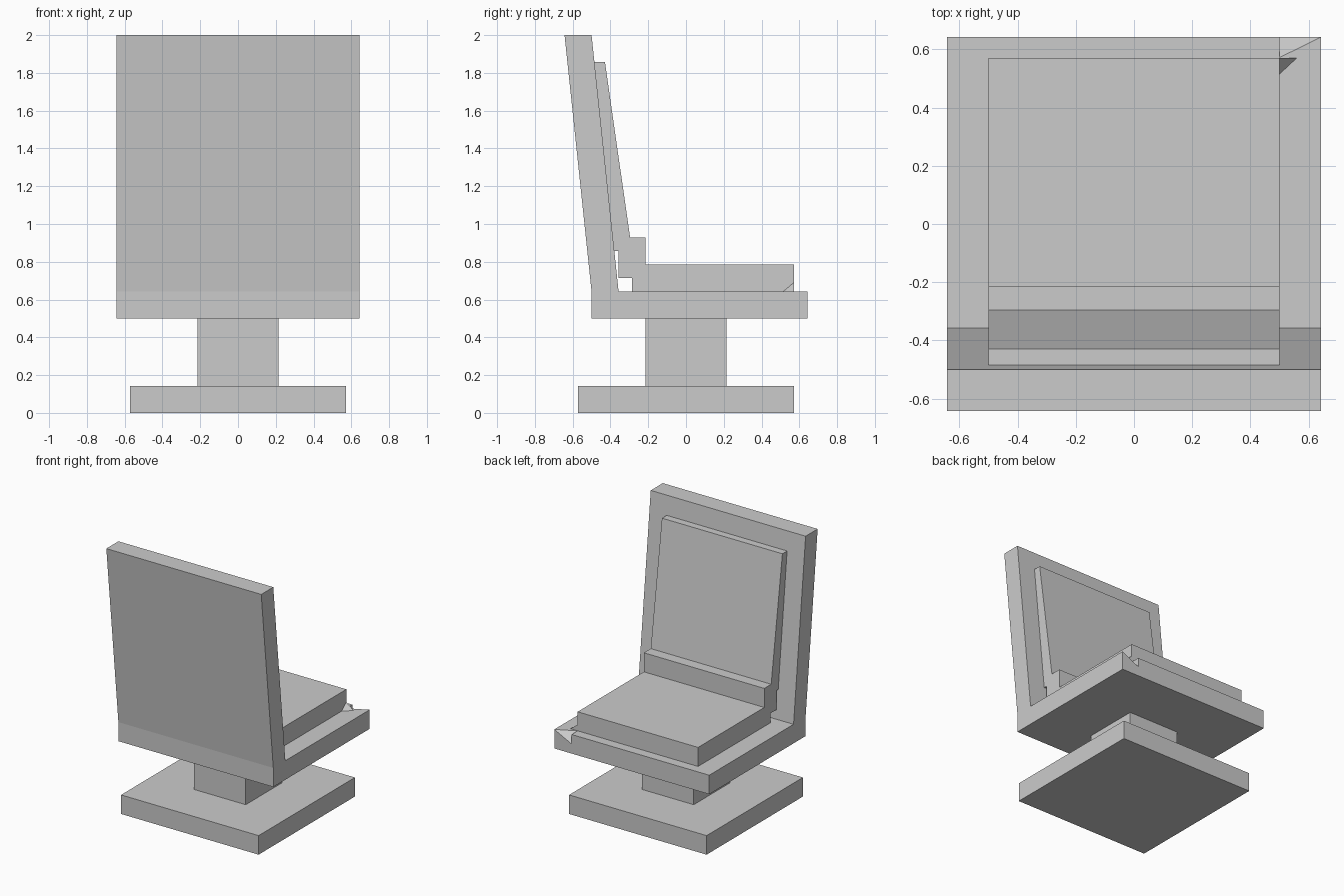
import bpy, bmesh

if "Cube" in bpy.data.objects:
    bpy.data.objects.remove(bpy.data.objects["Cube"])


def finish(name, bm):
    bmesh.ops.recalc_face_normals(bm, faces=bm.faces)
    mesh = bpy.data.meshes.new(name)
    bm.to_mesh(mesh)
    bm.free()
    ob = bpy.data.objects.new(name, mesh)
    bpy.context.collection.objects.link(ob)
    return ob


def extrude_profile(name, half_width, profile):
    """Extrude a (y, z) outline symmetrically along x."""
    bm = bmesh.new()
    face = bm.faces.new([bm.verts.new((-half_width, y, z)) for y, z in profile])
    new = bmesh.ops.extrude_face_region(bm, geom=[face])["geom"]
    bmesh.ops.translate(bm, vec=(2 * half_width, 0, 0),
                        verts=[v for v in new if isinstance(v, bmesh.types.BMVert)])
    return finish(name, bm)


def block(name, half, z0, z1):
    return extrude_profile(name, half, [(-half, z0), (half, z0), (half, z1), (-half, z1)])


def tetra(name, points):
    bm = bmesh.new()
    v = [bm.verts.new(p) for p in points]
    for a, b, c in ((0, 1, 2), (0, 1, 3), (0, 2, 3), (1, 2, 3)):
        bm.faces.new((v[a], v[b], v[c]))
    return finish(name, bm)


# Pedestal
block("base_plate", 0.571, 0, 0.143)
block("column", 0.214, 0.143, 0.5)

# L-shaped shell with leaning back
shell = extrude_profile("seat_shell", 0.643, [
    (-0.5, 0.5), (0.643, 0.5), (0.643, 0.643), (-0.357, 0.643),
    (-0.5, 2.0), (-0.643, 2.0), (-0.5, 0.643)])

# Stepped cushion for seat and back
extrude_profile("cushion", 0.5, [
    (0.571, 0.643), (0.571, 0.786), (-0.214, 0.786), (-0.214, 0.929),
    (-0.296, 0.929), (-0.429, 1.857), (-0.485, 1.857), (-0.38, 0.857),
    (-0.357, 0.857), (-0.357, 0.714), (-0.286, 0.714), (-0.286, 0.643)])

# Chipped corner of the shell
cutter = tetra("corner_cutter", [
    (0.643, 0.643, 0.643), (0.5, 0.643, 0.572), (0.5, 0.572, 0.643), (0.5, 0.743, 0.743)])
cutter.hide_render = True
cutter.hide_set(True)
cut = shell.modifiers.new("corner_chip", 'BOOLEAN')
cut.operation = 'DIFFERENCE'
cut.solver = 'EXACT'
cut.object = cutter

# Small wedge at the cushion corner
tetra("corner_wedge", [
    (0.5, 0.571, 0.643), (0.56, 0.571, 0.643), (0.5, 0.515, 0.643), (0.5, 0.571, 0.69)])
